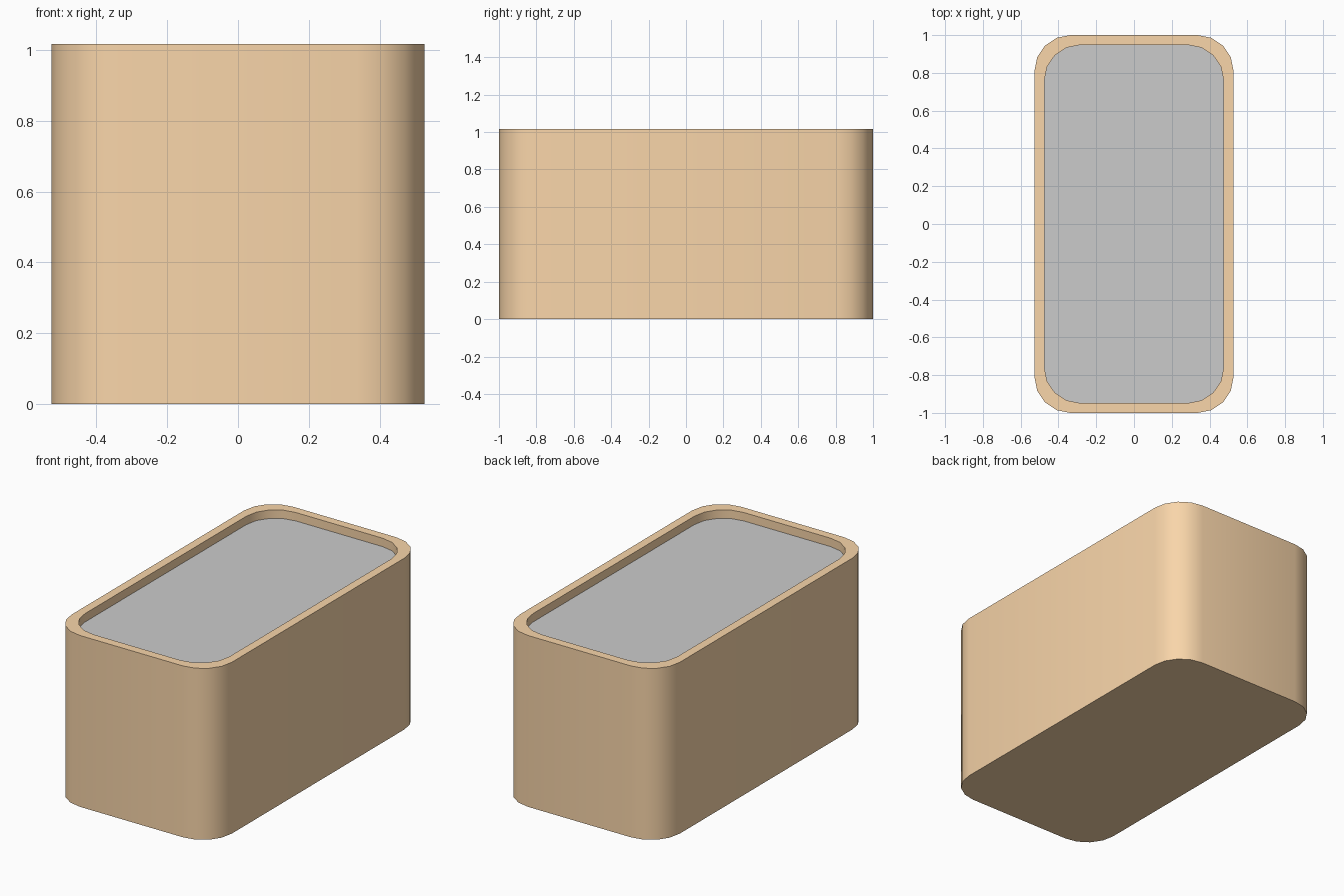
import bpy, bmesh
from math import cos, sin, radians

if "Cube" in bpy.data.objects:
    bpy.data.objects.remove(bpy.data.objects["Cube"])

HEIGHT, FILL_Z, RADIUS, STEPS = 1.017, 0.967, 0.19, 4


def outline(hx, hy):
    """Rounded rectangle, counter-clockwise."""
    pts = []
    for q, (sx, sy) in enumerate([(1, 1), (-1, 1), (-1, -1), (1, -1)]):
        for i in range(STEPS + 1):
            a = radians(90 * (q + i / STEPS))
            pts.append((sx * (hx - RADIUS) + RADIUS * cos(a),
                        sy * (hy - RADIUS) + RADIUS * sin(a)))
    return pts


def make_object(name, bm):
    mesh = bpy.data.meshes.new(name)
    bm.to_mesh(mesh)
    bm.free()
    obj = bpy.data.objects.new(name, mesh)
    bpy.context.collection.objects.link(obj)
    return obj


outer = outline(0.527, 1.0)
inner = outline(0.475, 0.948)

# Planter box: outside wall, rim and inside wall, closed below
bm = bmesh.new()
profile = [(outer, 0), (outer, HEIGHT), (inner, HEIGHT), (inner, 0.05)]
rings = [[bm.verts.new((x, y, z)) for x, y in pts] for pts, z in profile]
n = len(outer)
for a, b in zip(rings, rings[1:]):
    for i in range(n):
        j = (i + 1) % n
        bm.faces.new((a[i], a[j], b[j], b[i]))
bm.faces.new(rings[0][::-1])
bm.faces.new(rings[-1])
box = make_object("planter_box", bm)
clay = bpy.data.materials.new("clay")
clay.diffuse_color = (0.95, 0.67, 0.4, 1)
clay.use_nodes = True
clay.node_tree.nodes["Principled BSDF"].inputs["Base Color"].default_value = clay.diffuse_color
box.data.materials.append(clay)
bpy.context.view_layer.objects.active = box
box.select_set(True)
bpy.ops.object.shade_smooth_by_angle(angle=radians(30))

# Soil surface just below the rim
bm = bmesh.new()
bm.faces.new([bm.verts.new((x, y, FILL_Z)) for x, y in inner])
make_object("soil_surface", bm)
